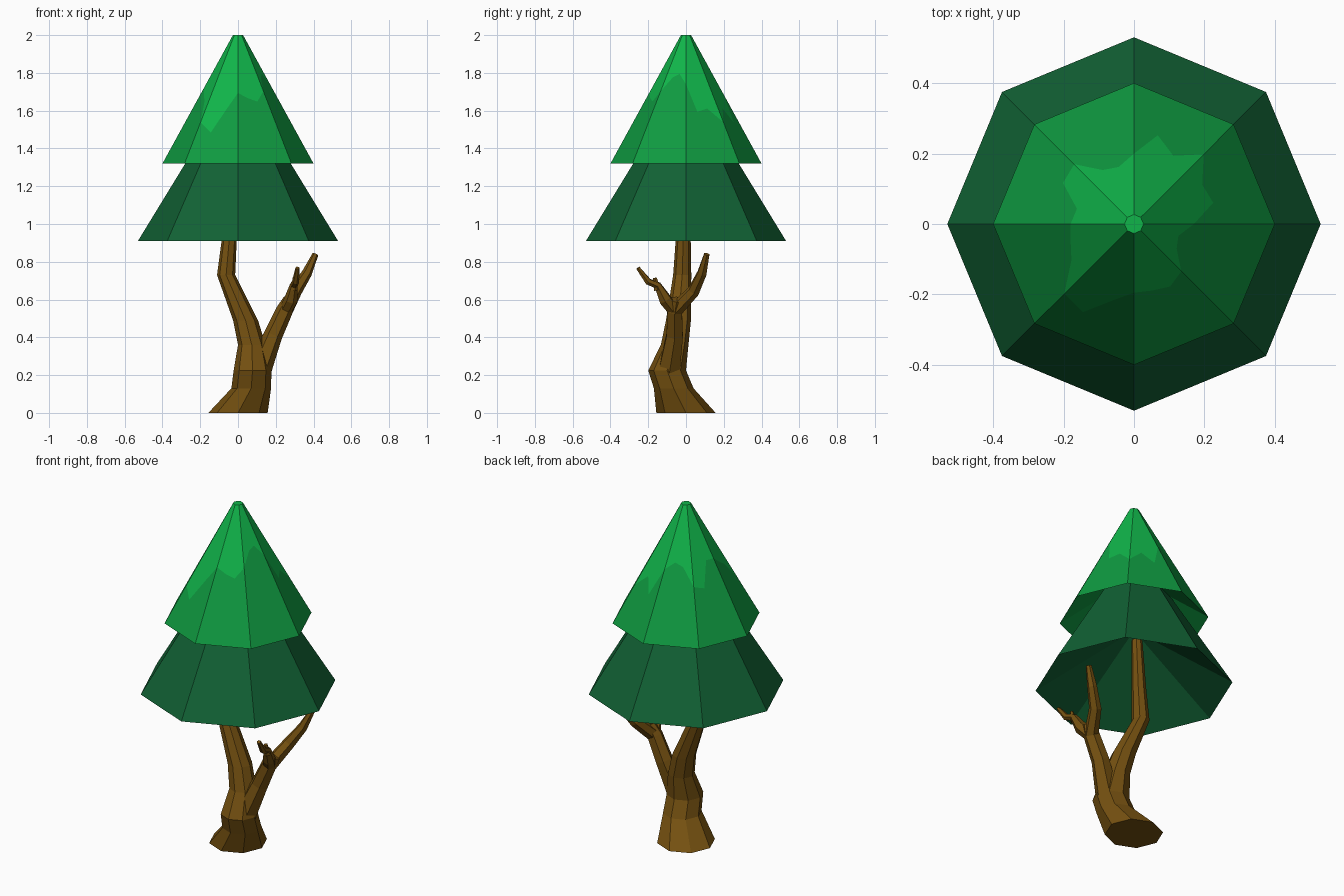
import bpy, bmesh, math
from mathutils import Vector

if "Cube" in bpy.data.objects:
    bpy.data.objects.remove(bpy.data.objects["Cube"])


def material(name, rgb):
    m = bpy.data.materials.new(name)
    lin = [(c / 255 / 12.92) if c < 11 else ((c / 255 + 0.055) / 1.055) ** 2.4 for c in rgb]
    m.diffuse_color = (*lin, 1)
    m.use_nodes = True
    m.node_tree.nodes["Principled BSDF"].inputs["Base Color"].default_value = m.diffuse_color
    return m


BARK = material("bark brown", (116, 80, 16))
LOW = material("dark green", (17, 97, 52))
MID = material("mid green", (15, 155, 65))
TIP = material("bright green", (16, 181, 74))


def build(name, rings, mats, rule=None, cap_start=True, cap_end=True):
    """Skin a list of equal-length point rings; rule(i) gives the material of band i."""
    bm = bmesh.new()
    loops = [[bm.verts.new(p) for p in ring] for ring in rings]
    n = len(loops[0])
    for i, (a, b) in enumerate(zip(loops, loops[1:])):
        for k in range(n):
            j = (k + 1) % n
            f = bm.faces.new((a[k], a[j], b[j], b[k]))
            f.material_index = rule(i) if rule else 0
    if cap_start:
        bm.faces.new(loops[0][::-1])
    if cap_end:
        f = bm.faces.new(loops[-1])
        f.material_index = rule(len(loops) - 2) if rule else 0
    bmesh.ops.recalc_face_normals(bm, faces=bm.faces)
    me = bpy.data.meshes.new(name)
    bm.to_mesh(me)
    bm.free()
    for m in mats:
        me.materials.append(m)
    ob = bpy.data.objects.new(name, me)
    bpy.context.collection.objects.link(ob)
    return ob


def limb(name, path, sides, flat=False):
    """Faceted tube along (x, y, z, radius) points."""
    pts = [Vector(p[:3]) for p in path]
    rings = []
    for i, p in enumerate(pts):
        t = (pts[min(i + 1, len(pts) - 1)] - pts[max(i - 1, 0)]).normalized()
        if flat:
            t = Vector((0, 0, 1))
        u = Vector((0, 1, 0)).cross(t).normalized()
        v = t.cross(u)
        r = path[i][3]
        angs = [2 * math.pi * k / sides for k in range(sides)]
        rings.append([p + r * (math.cos(a) * u + math.sin(a) * v) for a in angs])
    return build(name, rings, [BARK])


def octagon_point(r, z, deg):
    """Point on an octagon of corner radius r (corners at multiples of 45 degrees)."""
    d = r * math.cos(math.pi / 8) / math.cos(math.radians(deg % 45 - 22.5))
    a = math.radians(deg)
    return (d * math.cos(a), d * math.sin(a), z)


# Trunk, leaning and tapering up into the foliage
limb("trunk", [(0, 0, 0, .157), (.07, -.065, .13, .105), (.077, -.1, .225, .1),
               (.073, -.06, .36, .073), (.04, -.04, .49, .066),
               (-.063, -.02, .73, .048), (-.047, -.015, .91, .04),
               (-.02, 0, 1.2, .03)], 8, flat=True)

# Side branch and its forked twigs
limb("side_branch", [(.11, -.09, .22, .065), (.185, -.06, .41, .05),
                     (.245, -.06, .54, .045), (.275, -.05, .6, .035)], 6)
limb("back_twig", [(.25, -.06, .54, .04), (.305, .04, .645, .034),
                   (.365, .085, .74, .027), (.41, .11, .84, .016)], 6)
limb("front_twig", [(.25, -.06, .54, .035), (.28, -.11, .6, .036),
                    (.295, -.15, .675, .021), (.305, -.2, .695, .019),
                    (.315, -.255, .768, .011)], 6)
limb("twig_spur", [(.295, -.15, .65, .02), (.298, -.165, .715, .01)], 5)

# Lower foliage tier with a hollow underside
CORNERS = [45 * k for k in range(8)]
build("lower_foliage",
      [[octagon_point(r, z, d) for d in CORNERS]
       for r, z in ((.01, 1.25), (.53, .91), (.2, 1.45))], [LOW])

# Upper foliage tier: ragged bright cap cut into the flat cone sides
cap_radius = [.17, .25, .24, .28, .24, .28, .20, .18, .19, .24, .25, .18,
              .18, .20, .22, .28, .31, .24, .195, .21, .22, .19, .15, .14]
STEPS = [15 * k for k in range(24)]
SLOPE = (2.0 - 1.32) / (.40 - .027)


def edge_point(i, d):
    # the listed values are distances from the axis; lift to the corner radius
    r = cap_radius[i]
    return octagon_point(r, 1.32 + (.40 - r) * SLOPE, d)


build("upper_foliage",
      [[octagon_point(.19, 1.46, d) for d in STEPS],
       [octagon_point(.40, 1.32, d) for d in STEPS],
       [edge_point(i, d) for i, d in enumerate(STEPS)],
       [octagon_point(.027, 2.0, d) for d in STEPS]],
      [MID, TIP], rule=lambda i: 1 if i == 2 else 0)
